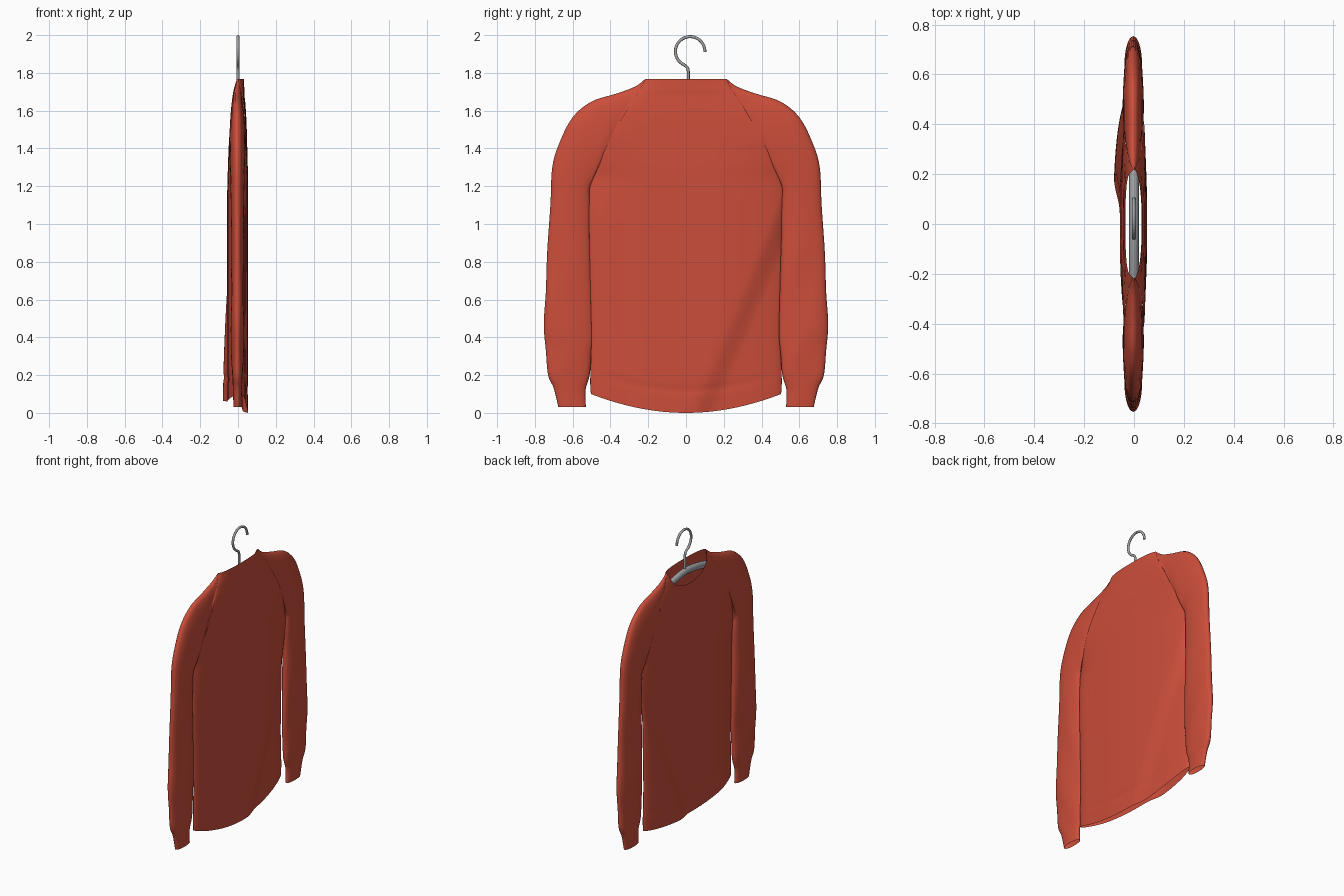
import bpy, bmesh, math
from mathutils import Vector

if "Cube" in bpy.data.objects:
    bpy.data.objects.remove(bpy.data.objects["Cube"])

red = bpy.data.materials.new("red_knit")
red.diffuse_color = (0.6, 0.075, 0.042, 1)
red.use_nodes = True
red.node_tree.nodes["Principled BSDF"].inputs["Base Color"].default_value = red.diffuse_color
grey = bpy.data.materials.new("grey_metal")
grey.diffuse_color = (0.35, 0.36, 0.37, 1)
grey.use_nodes = True
grey.node_tree.nodes["Principled BSDF"].inputs["Base Color"].default_value = grey.diffuse_color


def lookup(table, z):
    # smoothed piecewise-linear lookup
    def lin(q):
        if q <= table[0][0]:
            return table[0][1]
        for (a, va), (b, vb) in zip(table, table[1:]):
            if q <= b:
                return va + (vb - va) * (q - a) / (b - a)
        return table[-1][1]
    return sum(lin(z + d) for d in (-.03, -.015, 0, .015, .03)) / 5


def smooth(t):
    t = max(0, min(1, t))
    return t * t * (3 - 2 * t)


WIDTH = [(0, .495), (.15, .508), (.4, .5), (.9, .512), (1.2, .515), (1.3, .475),
         (1.4, .425), (1.5, .375), (1.6, .315), (1.7, .25), (1.77, .21)]
EDGE = [(1.23, 0), (1.32, .025), (1.45, .042), (1.6, .035), (1.7, .02), (1.77, 0)]
DEPTH_FRONT = [(0, .057), (1.2, .057), (1.4, .05), (1.6, .038), (1.77, .02)]
DEPTH_BACK = [(0, .053), (1.3, .052), (1.55, .045), (1.77, .03)]
Z_TOP, Z_PIT = 1.768, 1.2


def cloth_x(side, u, z):
    # depth of the front (-1) or back (+1) panel
    y = u * lookup(WIDTH, z)
    edge = lookup(EDGE, z)
    mid = lookup(DEPTH_BACK if side > 0 else DEPTH_FRONT, z)
    x = side * (edge + (mid - edge) * max(0, 1 - abs(u) ** 2.5) ** .6)
    fade = 1 - smooth((z - 1.0) / .3)
    x -= .026 * smooth((y - .02 - .42 * z) / .14) * fade      # diagonal fold
    x += .012 * smooth((-y - .3) / .2) * fade
    return x


def hem_z(side, u):
    return .1 * u * u if side > 0 else .06 + .04 * u * u


def neck_z(side, u):
    return Z_TOP if side > 0 else 1.63 + (Z_TOP - 1.63) * abs(u) ** 2.2


def make_object(name, grids, mat, angle=50):
    bm = bmesh.new()
    for grid in grids:
        rows = [[bm.verts.new(p) for p in row] for row in grid]
        for a, b in zip(rows, rows[1:]):
            for i in range(len(a) - 1):
                bm.faces.new((a[i], a[i + 1], b[i + 1], b[i]))
    bmesh.ops.remove_doubles(bm, verts=bm.verts, dist=.0004)
    bmesh.ops.recalc_face_normals(bm, faces=bm.faces)
    me = bpy.data.meshes.new(name)
    bm.to_mesh(me)
    bm.free()
    ob = bpy.data.objects.new(name, me)
    bpy.context.collection.objects.link(ob)
    me.materials.append(mat)
    bpy.ops.object.select_all(action='DESELECT')
    ob.select_set(True)
    bpy.context.view_layer.objects.active = ob
    bpy.ops.object.shade_smooth_by_angle(angle=math.radians(angle))
    return ob


# torso: front and back panels, from the curved hem to the neckline
NU, NV = 56, 100
panels = []
for side in (-1, 1):
    grid = []
    for j in range(NV + 1):
        row = []
        for i in range(NU + 1):
            u = math.sin(math.pi / 2 * (2 * i / NU - 1))
            lo, hi = hem_z(side, u), neck_z(side, u)
            z = lo + (hi - lo) * j / NV
            x = cloth_x(side, u, z)
            ridge = math.exp(-((z - lo - .12) / .018) ** 2) + .7 * math.exp(-((hi - z - .09) / .015) ** 2)
            x -= side * .004 * ridge * (1 - u * u)             # hem and collar seams
            row.append((x, u * lookup(WIDTH, z), z))
        grid.append(row)
    panels.append(grid)
make_object("sweater_body", panels, red)

# sleeves: inner y, inner z, outer y, outer z, half depth
SECTIONS = [
    (.51, 1.20, .27, 1.727, .036), (.51, 1.19, .37, 1.69, .042), (.51, 1.18, .5, 1.648, .042),
    (.51, 1.16, .6, 1.565, .04), (.507, 1.12, .67, 1.43, .038), (.505, 1.05, .708, 1.3, .036),
    (.505, .94, .718, 1.1, .034), (.5, .78, .735, .85, .034), (.495, .58, .742, .64, .034),
    (.492, .42, .753, .47, .033), (.502, .3, .742, .33, .032), (.51, .2, .73, .2, .03),
    (.532, .12, .70, .13, .024), (.53, .03, .676, .03, .021)]
NS = 28


def sleeve(sgn):
    def ring(inner_y, inner_z, outer_y, outer_z, h, k):
        pts = []
        for i in range(NS + 1):
            th = 2 * math.pi * i / NS
            s = (1 - math.cos(th)) / 2
            sn = math.sin(th)
            z = inner_z + (outer_z - inner_z) * s
            wave = 1 + .1 * math.sin(k * 1.9 + 5 * s) if 6 < k < 12 else 1
            x = -.003 + h * wave * math.copysign(abs(sn) ** .85, sn)
            pts.append(Vector((x, sgn * (inner_y + (outer_y - inner_y) * s), z)))
        return pts
    # first ring lies on the raglan seam of the torso
    first = []
    for i in range(NS + 1):
        th = 2 * math.pi * i / NS
        z = Z_PIT + (Z_TOP - Z_PIT) * (1 - math.cos(th)) / 2
        side = 1 if i <= NS // 2 else -1
        first.append(Vector((cloth_x(side, sgn, z), sgn * lookup(WIDTH, z), z)))
    keys = [first] + [ring(*s, k) for k, s in enumerate(SECTIONS)]
    # Catmull-Rom through the rings
    rows = []
    n = len(keys)
    for k in range(n - 1):
        a, b, c, d = (keys[max(0, min(n - 1, k + o))] for o in (-1, 0, 1, 2))
        for m in range(5):
            t = m / 5
            rows.append([(2 * q + (r - p) * t + (2 * p - 5 * q + 4 * r - w) * t * t
                          + (3 * q - p - 3 * r + w) * t ** 3) / 2
                         for p, q, r, w in zip(a, b, c, d)])
    rows.append(keys[-1])
    return rows


make_object("sleeve_left", [sleeve(-1)], red, 70)
make_object("sleeve_right", [sleeve(1)], red, 70)


def tube(name, pts, radius, flat_x=1):
    # round rod along a path in the YZ plane, closed at both ends
    grid = []
    for i, (y, z) in enumerate(pts):
        p, q = pts[max(0, i - 1)], pts[min(len(pts) - 1, i + 1)]
        t = Vector((0, q[0] - p[0], q[1] - p[1])).normalized()
        nrm = Vector((0, -t.z, t.y))
        ring = [Vector((radius * flat_x * math.cos(a), y, z)) + nrm * radius * math.sin(a)
                for a in [2 * math.pi * k / 12 for k in range(13)]]
        if i == 0:
            grid.append([Vector((0, y, z))] * 13)
        grid.append(ring)
    grid.append([Vector((0, *pts[-1]))] * 13)
    # end caps collapse to a point once the doubles are merged
    return make_object(name, [grid], grey)


# hanger: hook with stem, and the shoulder bar inside the neck
hook = [(.022 + .078 * math.cos(math.radians(a)), 1.914 + .078 * math.sin(math.radians(a)))
        for a in range(-2, 246, 8)]
hook += [(.0, 1.836), (.009, 1.825), (.012, 1.81), (.012, 1.76), (.012, 1.69)]
tube("hanger_hook", hook, .008)
bar = [(.5 * k / 16, 1.70 - .14 * abs(k / 16) ** 1.6) for k in range(-16, 17)]
tube("hanger_bar", bar, .024, .8)
